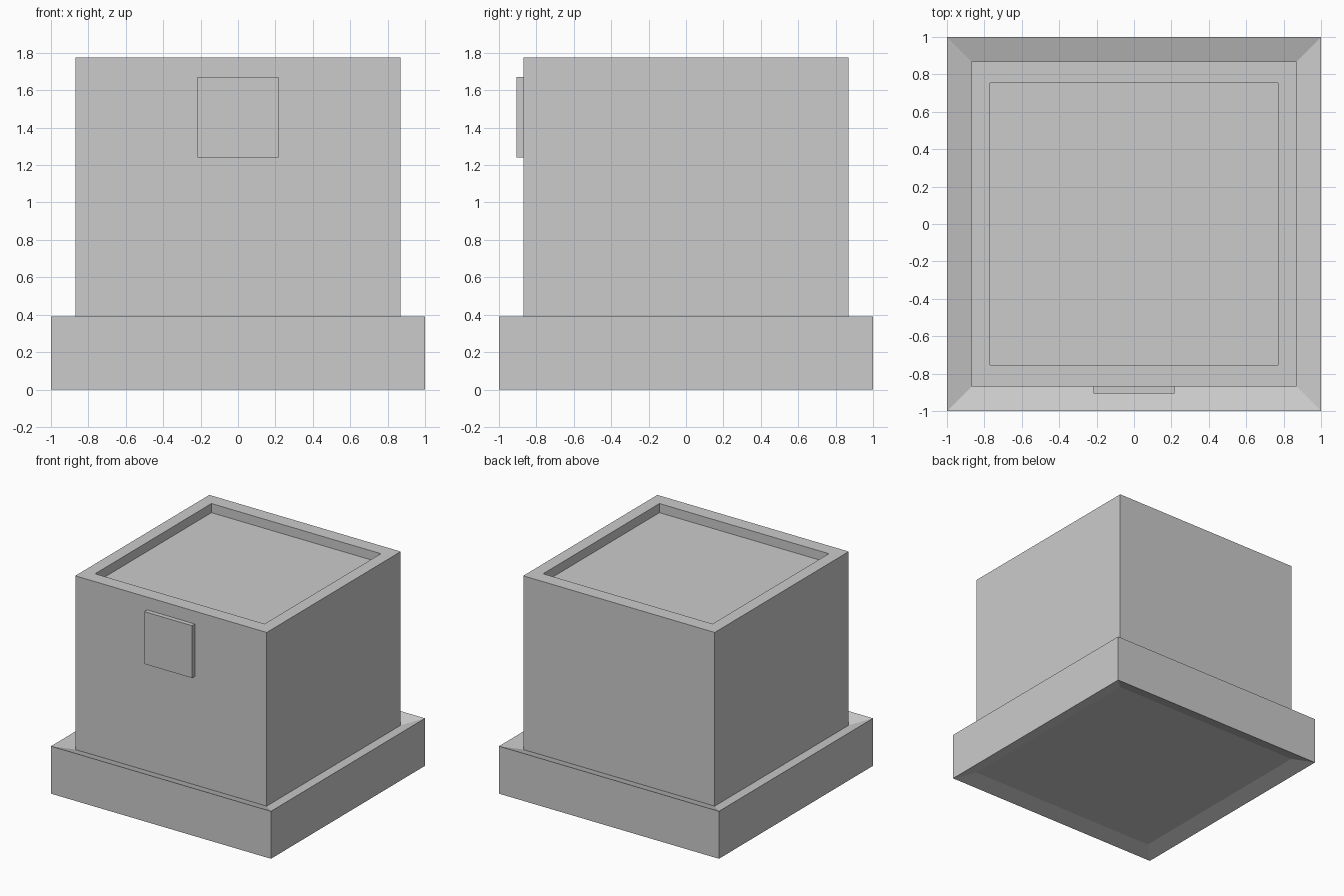
import bpy
import bmesh

if "Cube" in bpy.data.objects:
    bpy.data.objects.remove(bpy.data.objects["Cube"])


def lofted_box(name, rings, cap_start=True, cap_end=True):
    """Skin a stack of centred rectangles (half_x, half_y, z)."""
    bm = bmesh.new()
    loops = []
    for hx, hy, z in rings:
        corners = ((-1, -1), (1, -1), (1, 1), (-1, 1))
        loops.append([bm.verts.new((sx * hx, sy * hy, z)) for sx, sy in corners])
    for low, high in zip(loops, loops[1:]):
        for i in range(4):
            j = (i + 1) % 4
            bm.faces.new((low[i], low[j], high[j], high[i]))
    if cap_start:
        bm.faces.new(loops[0][::-1])
    if cap_end:
        bm.faces.new(loops[-1])
    mesh = bpy.data.meshes.new(name)
    bm.to_mesh(mesh)
    bm.free()
    obj = bpy.data.objects.new(name, mesh)
    bpy.context.collection.objects.link(obj)
    return obj


BODY = 0.87      # half width of the upper box
DISH = 0.042     # how far the base faces sink inwards
BASE_TOP = 0.39
TOP = 1.775

# Wide base, its top and underside dished towards the middle
lofted_box("base", [
    (BODY, BODY, DISH),
    (1, 1, 0),
    (1, 1, BASE_TOP),
    (BODY, BODY, BASE_TOP - DISH),
])

# Upper box with a shallow recess in the top
lofted_box("body", [
    (BODY, BODY, BASE_TOP - DISH),
    (BODY, BODY, TOP),
    (0.77, 0.755, TOP),
    (0.77, 0.755, TOP - 0.075),
], cap_start=False)

# Square plate on the front
plate = lofted_box("front_plate", [
    (0.217, 0.02, 1.24),
    (0.217, 0.02, 1.67),
])
plate.location.y = -0.887
